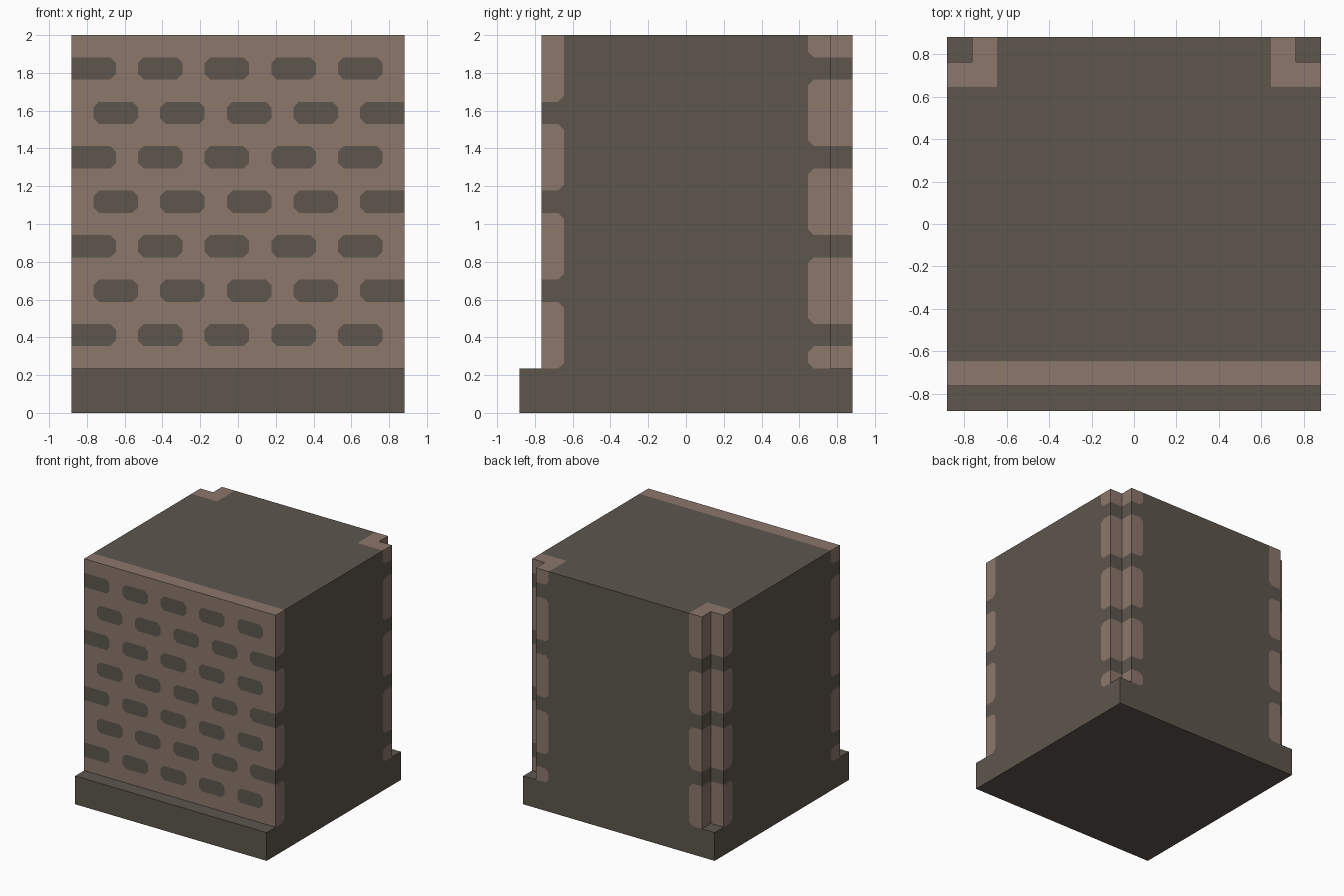
import bpy

if "Cube" in bpy.data.objects:
    bpy.data.objects.remove(bpy.data.objects["Cube"])

U = 2 / 17                 # one cell of the block grid
NX, NY, NZ = 15, 15, 17    # block size in cells


def solid(p):
    """Square plinth, body set back at the front, notched rear corners."""
    i, j, k = p
    if not (0 <= i < NX and 0 <= j < NY and 0 <= k < NZ):
        return False
    if k < 2:
        return True
    return j > 0 and not (j == NY - 1 and i in (0, NX - 1))


def is_clay(p):
    """Clay-coloured front layer and rear corner posts, broken by dark bricks."""
    i, j, k = p
    if k < 2:
        return False
    if j == 1:             # front wall: staggered bricks two cells wide
        brick = (k % 4 == 3 and i % 3 != 2) or (k % 4 == 1 and i % 3 != 0)
        return not brick
    if j >= NY - 2 and i <= 1:
        return k not in (5, 9, 13)
    if j >= NY - 2 and i >= NX - 2:
        return k not in (3, 7, 11, 15)
    return False


def shift(p, axis, d):
    q = list(p)
    q[axis] += d
    return tuple(q)


def make_material(name, colour):
    m = bpy.data.materials.new(name)
    m.diffuse_color = (*colour, 1)
    m.use_nodes = True
    m.node_tree.nodes["Principled BSDF"].inputs["Base Color"].default_value = m.diffuse_color
    return m


verts, index, faces, mats = [], {}, [], []


def vert(q):
    """Shared vertex at quarter-cell coordinates."""
    if q not in index:
        index[q] = len(verts)
        verts.append(((q[0] / 4 - NX / 2) * U, (q[1] / 4 - NY / 2) * U, q[2] / 4 * U))
    return index[q]


def add_face(points, mat, flip):
    ids = [vert(q) for q in points]
    faces.append(ids[::-1] if flip else ids)
    mats.append(mat)


def add_cell(p, a, s):
    """One outer cell face: an octagon and four corners, so that
    isolated brick corners can be clipped in the other colour."""
    b, c = (a + 1) % 3, (a + 2) % 3
    colour = is_clay(p)

    def at(x, y):
        q = [4 * v + 2 for v in p]
        q[a] += 2 * s
        q[b] += x
        q[c] += y
        return tuple(q)

    octagon = []
    for x, y in ((-1, -1), (1, -1), (1, 1), (-1, 1)):
        ends = [at(2 * x, y), at(x, 2 * y)]
        if x != y:
            ends.reverse()
        octagon += ends
        around = [shift(p, b, x), shift(p, c, y), shift(shift(p, b, x), c, y)]
        clipped = a != 2 and all(
            solid(q) and not solid(shift(q, a, s)) and is_clay(q) != colour
            for q in around)
        add_face([ends[0], at(2 * x, 2 * y), ends[1]], int(colour != clipped), s < 0)
    add_face(octagon, int(colour), s < 0)


# Outer skin of the block
for i in range(NX):
    for j in range(NY):
        for k in range(NZ):
            p = (i, j, k)
            if not solid(p):
                continue
            for axis in range(3):
                for side in (-1, 1):
                    if not solid(shift(p, axis, side)):
                        add_cell(p, axis, side)

mesh = bpy.data.meshes.new("brick_block")
mesh.from_pydata(verts, [], faces)
mesh.materials.append(make_material("dark_stone", (0.109, 0.093, 0.074)))
mesh.materials.append(make_material("clay_mortar", (0.258, 0.184, 0.147)))
for poly, m in zip(mesh.polygons, mats):
    poly.material_index = m
mesh.update()
block = bpy.data.objects.new("brick_block", mesh)
bpy.context.collection.objects.link(block)
